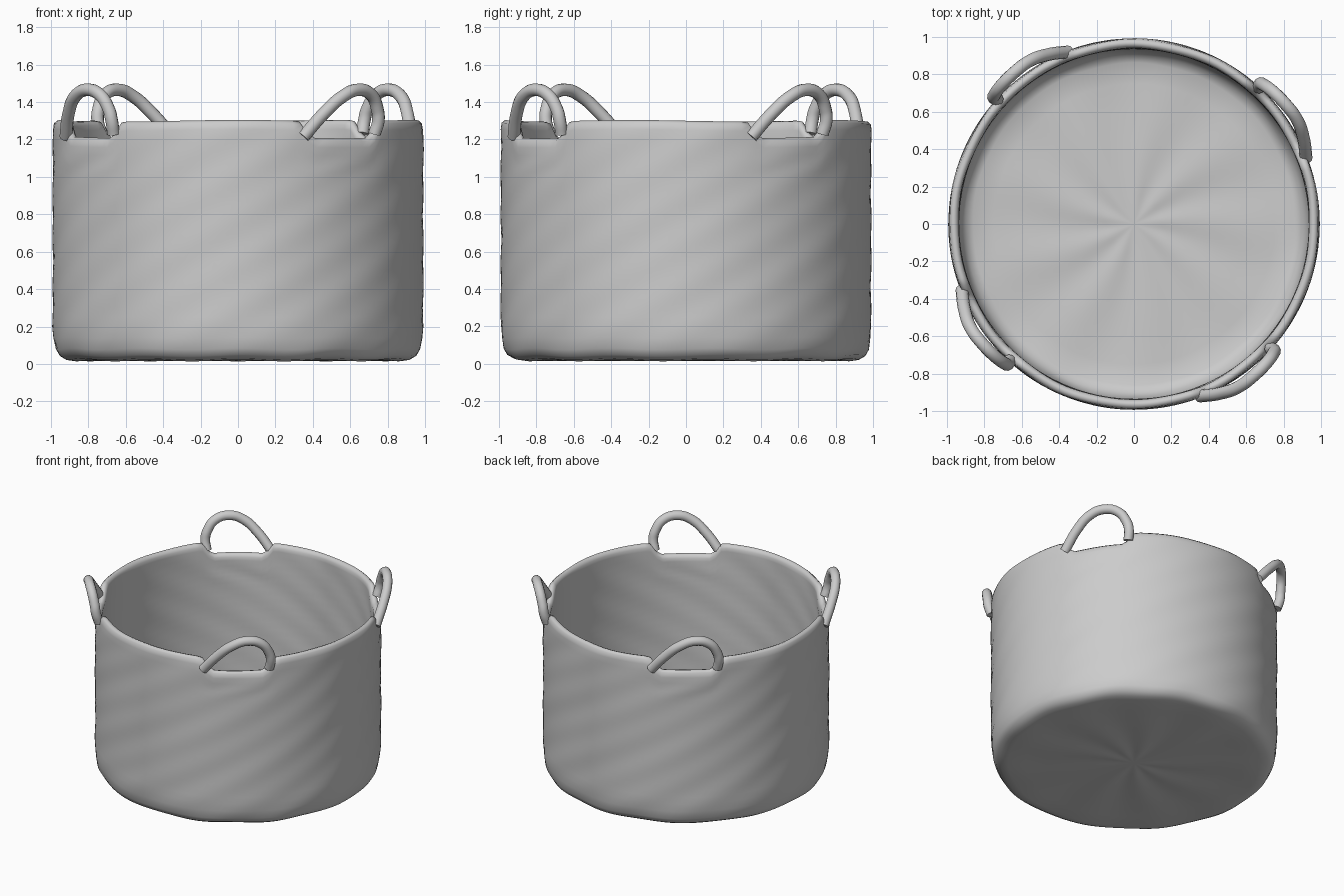
import bpy, bmesh, math
from mathutils import Vector

old = bpy.data.objects.get("Cube")
if old:
    bpy.data.objects.remove(old, do_unlink=True)

clay = bpy.data.materials.new("light grey")
GREY = (0.6, 0.6, 0.6, 1)
clay.diffuse_color = GREY
clay.use_nodes = True
clay.node_tree.nodes["Principled BSDF"].inputs["Base Color"].default_value = GREY

SEGMENTS = 144
NOTCH = math.radians(-55)      # middle of the first handle notch
HALF = math.radians(13.5)      # half the notch width


def smooth(a, b, t):
    t = min(max((t - a) / (b - a), 0), 1)
    return t * t * (3 - 2 * t)


def rim_drop(angle):
    """How far the rim is lowered under each of the four handles."""
    quarter = math.pi / 2
    off = abs((angle - NOTCH + quarter / 2) % quarter - quarter / 2)
    return 0.09 * (1 - smooth(HALF - 0.05, HALF + 0.04, off))


def shape(r, z, angle, wall):
    """Place a profile point, adding soft diagonal folds and the rim notches."""
    if wall:
        fold = math.sin(14 * angle - 26 * z) + 0.6 * math.sin(9 * angle - 11 * z + 1)
        r += 0.002 * fold
        z -= (rim_drop(angle) + 0.004 * math.sin(5 * angle)) * smooth(0.95, 1.25, z)
        z += 0.004 * math.sin(11 * angle) * (1 - smooth(0.03, 0.3, z))
    else:
        z += 0.02 * r * (1 - r) * math.sin(9 * angle + 3 * r)
    return Vector((r * math.cos(angle), r * math.sin(angle), z))


# Basket body: closed profile from the underside, round the rim, to the inner floor
underside = [(r, 0.02, False) for r in (0.15, 0.3, 0.45, 0.6, 0.75)]
corner = [(0.87, 0.018, True), (0.92, 0.025, True), (0.955, 0.045, True),
          (0.975, 0.08, True), (0.985, 0.14, True)]
outer = [(0.99, 0.2 + 0.05 * i, True) for i in range(22)]
lip = [(0.985, 1.285, True), (0.968, 1.3, True), (0.95, 1.295, True), (0.938, 1.275, True)]
inner = [(0.937, 1.25 - 0.05 * i, True) for i in range(22)]
base = [(0.925, 0.14, True), (0.9, 0.09, True), (0.86, 0.07, True)]
floor = [(r, 0.065, False) for r in (0.75, 0.6, 0.45, 0.3, 0.15)]

bm = bmesh.new()
rings = []
for r, z, wall in underside + corner + outer + lip + inner + base + floor:
    rings.append([bm.verts.new(shape(r, z, math.tau * i / SEGMENTS, wall))
                  for i in range(SEGMENTS)])
for low, high in zip(rings, rings[1:]):
    for i in range(SEGMENTS):
        j = (i + 1) % SEGMENTS
        bm.faces.new((low[i], low[j], high[j], high[i]))
for ring, z in ((rings[0], 0.02), (rings[-1], 0.065)):
    hub = bm.verts.new((0, 0, z))
    for i in range(SEGMENTS):
        bm.faces.new((ring[i], ring[(i + 1) % SEGMENTS], hub))
bmesh.ops.recalc_face_normals(bm, faces=bm.faces)
for face in bm.faces:
    face.smooth = True
mesh = bpy.data.meshes.new("basket_body")
bm.to_mesh(mesh)
bm.free()
mesh.materials.append(clay)
body = bpy.data.objects.new("basket_body", mesh)
bpy.context.collection.objects.link(body)

# Four rope handles: one leaning loop repeated every quarter turn
path = [(0.35, -0.92, 1.215), (0.46, -0.905, 1.34), (0.56, -0.87, 1.43),
        (0.64, -0.81, 1.465), (0.71, -0.74, 1.44), (0.745, -0.69, 1.36),
        (0.75, -0.675, 1.3), (0.73, -0.665, 1.23)]
curve = bpy.data.curves.new("handle", "CURVE")
curve.dimensions = "3D"
curve.bevel_depth = 0.034
curve.bevel_resolution = 4
curve.use_fill_caps = True
curve.materials.append(clay)
spline = curve.splines.new("BEZIER")
spline.resolution_u = 8
spline.bezier_points.add(len(path) - 1)
for point, co in zip(spline.bezier_points, path):
    point.co = co
    point.handle_left_type = point.handle_right_type = "AUTO"
for i, name in enumerate(("front_left", "back_left", "back_right", "front_right")):
    handle = bpy.data.objects.new(name + "_handle", curve)
    handle.rotation_euler.z = i * math.pi / 2
    bpy.context.collection.objects.link(handle)
